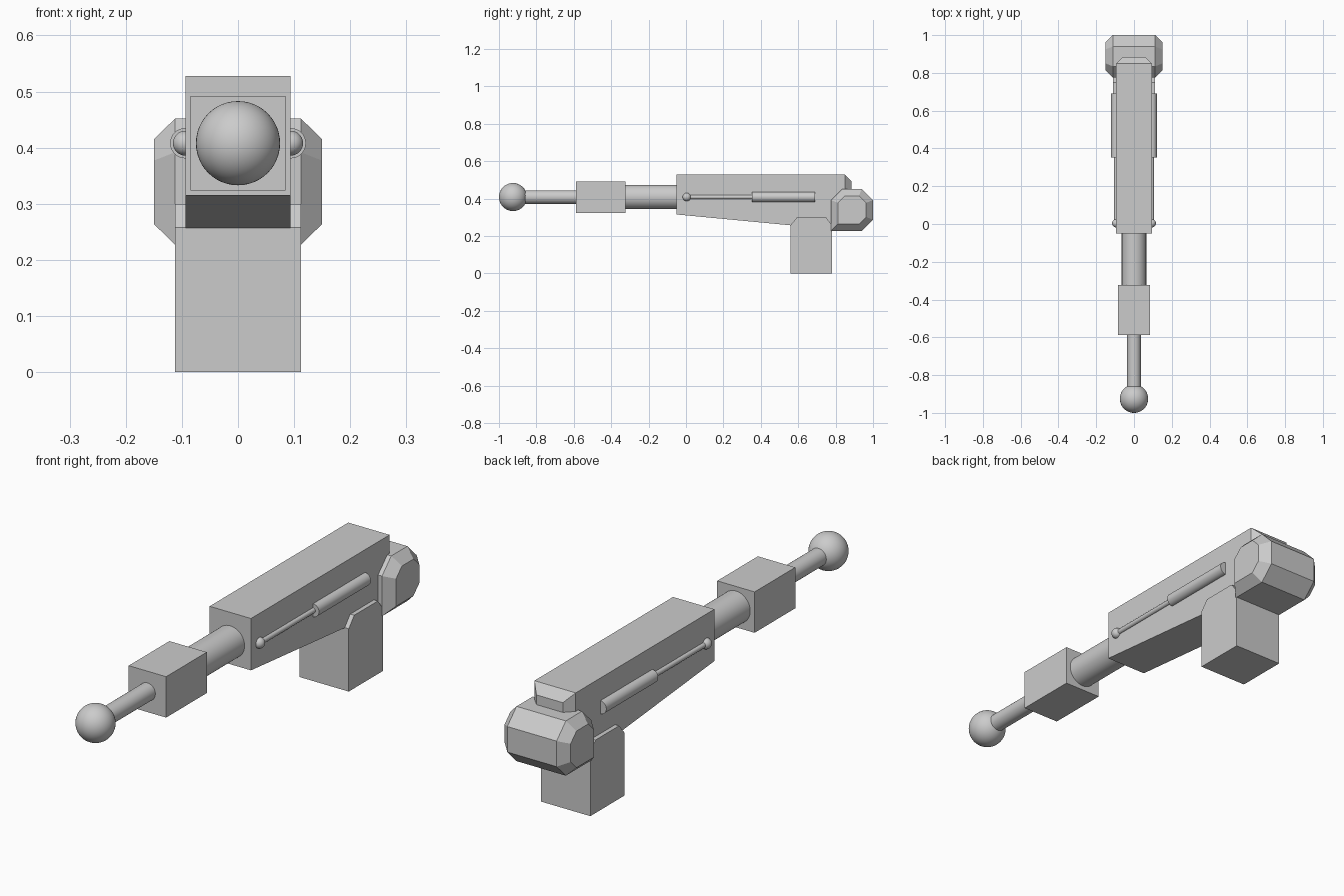
import bpy, bmesh
from mathutils import Vector

if "Cube" in bpy.data.objects:
    bpy.data.objects.remove(bpy.data.objects["Cube"])

AXIS_Z = 0.408  # height of the telescoping axis


def loft(name, sections):
    """Closed solid through matching rings of points."""
    bm = bmesh.new()
    rings = [[bm.verts.new(p) for p in s] for s in sections]
    n = len(rings[0])
    for a, b in zip(rings, rings[1:]):
        for i in range(n):
            j = (i + 1) % n
            bm.faces.new((a[i], a[j], b[j], b[i]))
    bm.faces.new(rings[0])
    bm.faces.new(rings[-1])
    # merge coplanar side faces, then fix normals
    bmesh.ops.dissolve_limit(bm, angle_limit=0.001, verts=bm.verts, edges=bm.edges)
    bmesh.ops.recalc_face_normals(bm, faces=bm.faces)
    me = bpy.data.meshes.new(name)
    bm.to_mesh(me)
    bm.free()
    ob = bpy.data.objects.new(name, me)
    bpy.context.collection.objects.link(ob)
    return ob


def rect(y, hx, z0, z1):
    return [(-hx, y, z0), (hx, y, z0), (hx, y, z1), (-hx, y, z1)]


def side(x, pts):
    return [(x, y, z) for y, z in pts]


def rod(name, x, y0, y1, r, sides=48):
    bpy.ops.mesh.primitive_cylinder_add(vertices=sides, radius=r, depth=y1 - y0,
                                        location=(x, (y0 + y1) / 2, AXIS_Z),
                                        rotation=(1.5707963, 0, 0))
    bpy.context.object.name = name
    bpy.ops.object.shade_smooth_by_angle()


def ball(name, x, y, r):
    bpy.ops.mesh.primitive_uv_sphere_add(segments=48, ring_count=24, radius=r,
                                         location=(x, y, AXIS_Z))
    bpy.context.object.name = name
    bpy.ops.object.shade_smooth()


# Main body: tapered underside, bevelled rear end
loft("main_body", [rect(-0.05, 0.094, 0.315, 0.528),
                   rect(0.56, 0.094, 0.257, 0.528),
                   rect(0.85, 0.094, 0.257, 0.528),
                   rect(0.885, 0.06, 0.29, 0.492)])

# Support foot with clipped top corners
foot = [(0.559, 0), (0.781, 0), (0.781, 0.258), (0.748, 0.3), (0.594, 0.3), (0.559, 0.258)]
loft("support_foot", [side(-0.112, foot), side(0.112, foot)])

# Rear housing: clipped profile with chamfered ends
outer = [(0.775, 0.227), (0.94, 0.227), (1.0, 0.287), (1.0, 0.392),
         (0.94, 0.452), (0.835, 0.452), (0.775, 0.392)]
inner = [(0.812, 0.264), (0.925, 0.264), (0.963, 0.302), (0.963, 0.377),
         (0.925, 0.415), (0.85, 0.415), (0.812, 0.377)]
loft("rear_housing", [side(-0.15, inner), side(-0.112, outer),
                      side(0.112, outer), side(0.15, inner)])

# Telescoping front section
rod("thick_shaft", 0, -0.34, -0.03, 0.065)
loft("front_block", [rect(-0.588, 0.085, 0.324, 0.492), rect(-0.324, 0.085, 0.324, 0.492)])
rod("thin_shaft", 0, -0.9, -0.57, 0.036)
ball("tip_ball", 0, -0.925, 0.075)

# Side pistons, half sunk into the body
for tag, s in (("left", -1), ("right", 1)):
    x = s * 0.094
    rod(tag + "_piston_barrel", x, 0.353, 0.69, 0.027, 32)
    rod(tag + "_piston_rod", x, 0.0, 0.36, 0.011, 24)
    ball(tag + "_piston_ball", x, 0.004, 0.022)
